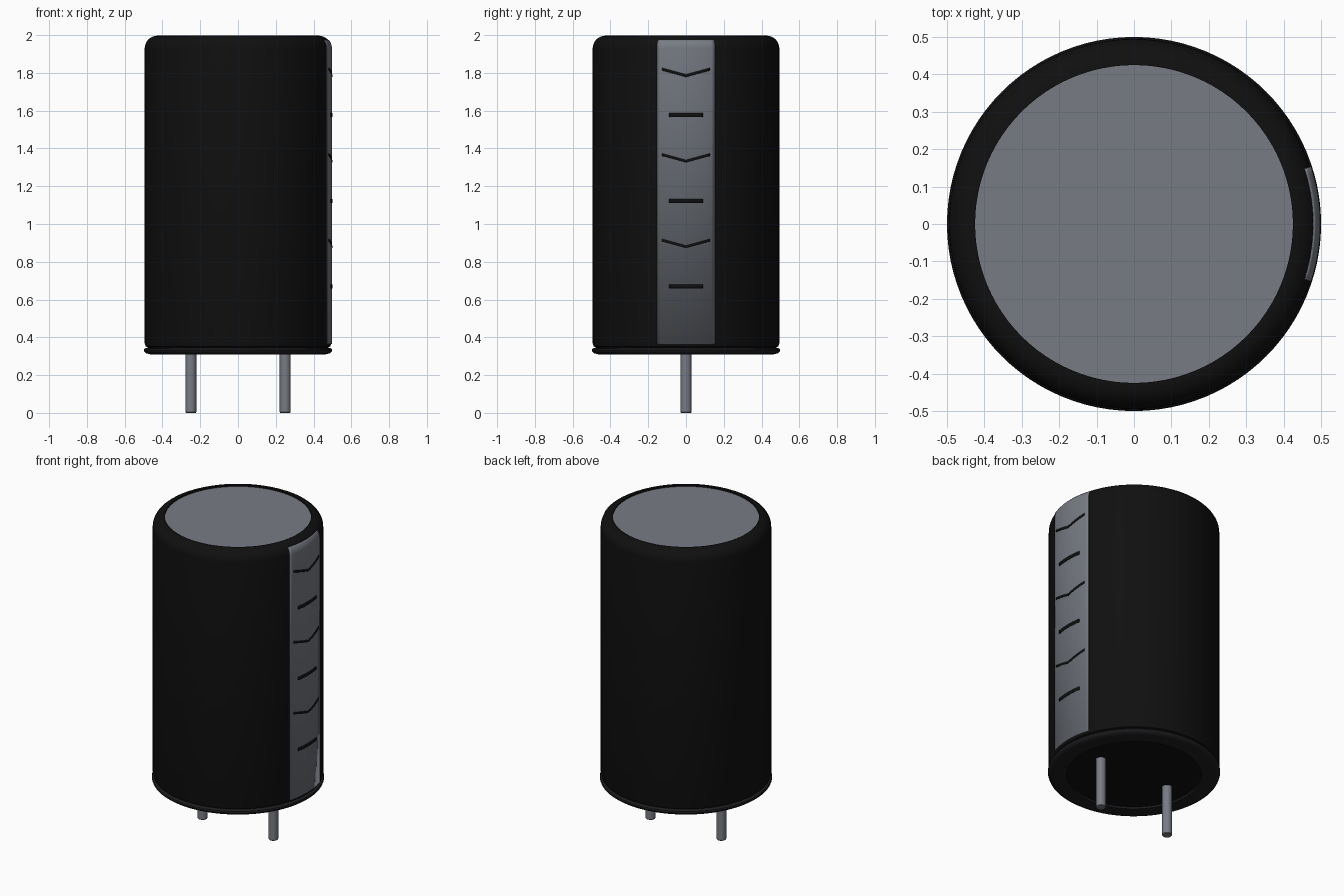
import bpy
import bmesh
from math import sin, cos, pi, sqrt, radians

cube = bpy.data.objects.get("Cube")
if cube:
    bpy.data.objects.remove(cube, do_unlink=True)


def material(name, r, g, b):
    mat = bpy.data.materials.new(name)
    mat.use_nodes = True
    mat.diffuse_color = (r, g, b, 1)
    bsdf = mat.node_tree.nodes["Principled BSDF"]
    bsdf.inputs["Base Color"].default_value = (r, g, b, 1)
    bsdf.inputs["Roughness"].default_value = 0.6
    return mat


black = material("sleeve black", 0.005, 0.005, 0.005)
charcoal = material("rubber charcoal", 0.013, 0.013, 0.015)
grey = material("metal grey", 0.185, 0.2, 0.23)


def finish(name, bm, mat, thickness=0):
    mesh = bpy.data.meshes.new(name)
    bm.to_mesh(mesh)
    bm.free()
    obj = bpy.data.objects.new(name, mesh)
    bpy.context.collection.objects.link(obj)
    mesh.materials.append(mat)
    if thickness:
        solid = obj.modifiers.new("Thickness", "SOLIDIFY")
        solid.thickness = thickness
        solid.offset = -1
    bpy.ops.object.select_all(action="DESELECT")
    obj.select_set(True)
    bpy.context.view_layer.objects.active = obj
    bpy.ops.object.shade_smooth_by_angle(angle=radians(35))
    return obj


def revolve(name, profile, mat, start=0, sweep=2 * pi, steps=96,
            caps=False, centre_x=0, thickness=0):
    """Turn an upward (radius, height) profile around the z axis."""
    bm = bmesh.new()
    full = sweep > 6
    columns = steps if full else steps + 1
    rings = []
    for r, z in profile:
        angles = [start + sweep * k / steps for k in range(columns)]
        rings.append([bm.verts.new((centre_x + r * cos(a), r * sin(a), z))
                      for a in angles])
    for low, high in zip(rings, rings[1:]):
        for k in range(steps):
            n = (k + 1) % columns
            bm.faces.new((low[k], low[n], high[n], high[k]))
    if caps:
        bm.faces.new(rings[0][::-1])
        bm.faces.new(rings[-1])
    return finish(name, bm, mat, thickness)


def shoulder(radius, first=0, last=pi / 2, count=8):
    """Rounded top corner of the can."""
    angles = [first + (last - first) * i / count for i in range(count + 1)]
    return [(0.427 + radius * cos(a), 1.93 + radius * sin(a)) for a in angles]


# Sleeve wrapped over the can, with a small lip around the top disc
revolve("sleeve",
        [(0.44, 0.345), (0.475, 0.345), (0.489, 0.352), (0.494, 0.367)]
        + shoulder(0.067) + [(0.424, 1.997), (0.424, 1.98)], black)
revolve("can_top", [(0.426, 1.975), (0.426, 1.988)], grey, caps=True)

# Rubber seal ring and the recessed base
revolve("seal_ring",
        [(0.39, 0.33), (0.39, 0.31), (0.465, 0.31), (0.485, 0.315),
         (0.496, 0.323), (0.499, 0.331), (0.496, 0.339), (0.485, 0.344),
         (0.46, 0.347)], charcoal)
revolve("base_disc", [(0.395, 0.322), (0.395, 0.34)], black, caps=True)

# Two lead pins
for side, x in (("left", 0.25), ("right", -0.25)):
    revolve(side + "_pin", [(0.026, 0), (0.029, 0.004), (0.029, 0.33)],
            grey, steps=24, caps=True, centre_x=x)

# Polarity stripe on the left side, following the shoulder
half = radians(18)
revolve("polarity_stripe", [(0.497, 0.365)] + shoulder(0.07, 0, 0.7),
        grey, start=-half, sweep=2 * half, steps=16, thickness=0.004)


def mark(name, z, half_width, rise, height):
    """Thin band lying on the stripe; rise lifts its ends into a chevron."""
    bm = bmesh.new()
    rows = []
    for i in range(13):
        y = half_width * (i / 6 - 1)
        x = sqrt(0.499 ** 2 - y * y)
        mid = z + rise * abs(y) / half_width
        rows.append([bm.verts.new((x, y, mid + s * height / 2))
                     for s in (-1, 1)])
    for a, b in zip(rows, rows[1:]):
        bm.faces.new((a[0], b[0], b[1], a[1]))
    finish(name, bm, black, 0.003)


# Alternating chevrons and bars down the stripe
for i in range(3):
    drop = 0.453 * i
    mark(f"chevron_{i + 1}", 1.785 - drop, 0.128, 0.035, 0.014)
    mark(f"bar_{i + 1}", 1.576 - drop, 0.09, 0, 0.021)
